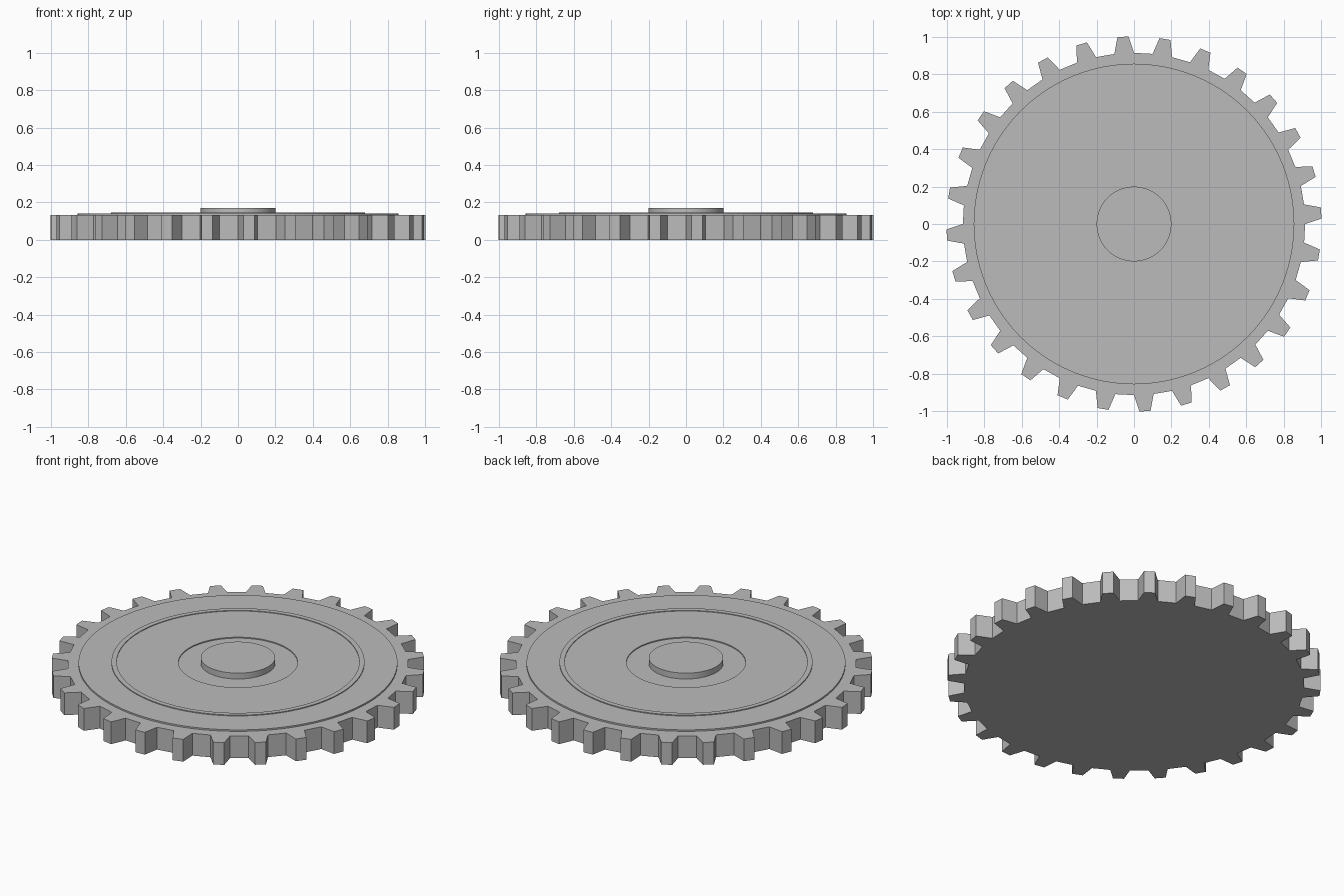
import bpy, bmesh
from math import cos, sin, radians, tau

if "Cube" in bpy.data.objects:
    bpy.data.objects.remove(bpy.data.objects["Cube"])

TEETH = 28
ROOT, TIP = 0.915, 1.003
BODY_TOP = 0.132

grey = bpy.data.materials.new("plain grey")
grey.diffuse_color = (0.5, 0.5, 0.5, 1)
grey.use_nodes = True
grey.node_tree.nodes["Principled BSDF"].inputs["Base Color"].default_value = grey.diffuse_color


def finish(name, bm):
    bmesh.ops.recalc_face_normals(bm, faces=bm.faces)
    mesh = bpy.data.meshes.new(name)
    bm.to_mesh(mesh)
    bm.free()
    mesh.materials.append(grey)
    obj = bpy.data.objects.new(name, mesh)
    bpy.context.collection.objects.link(obj)
    return obj


# Toothed body: one tooth profile repeated round, extruded up
bm = bmesh.new()
outline = []
for i in range(TEETH):
    for deg, r in ((0, ROOT), (1.65, TIP), (5.05, TIP), (6.6, ROOT)):
        a = radians(deg) + tau * i / TEETH
        outline.append(bm.verts.new((r * cos(a), r * sin(a), 0)))
base = bm.faces.new(outline)
top = bmesh.ops.extrude_face_region(bm, geom=[base], use_keep_orig=True)["geom"]
for v in top:
    if isinstance(v, bmesh.types.BMVert):
        v.co.z = BODY_TOP
finish("toothed_body", bm)


# Stepped face plate and hub: a (radius, height) profile spun round z
def lathe(name, profile, sides=96):
    bm = bmesh.new()
    rings = [[bm.verts.new((r * cos(tau * k / sides), r * sin(tau * k / sides), z))
              for k in range(sides)] for r, z in profile]
    for lo, hi in zip(rings, rings[1:]):
        for k in range(sides):
            n = (k + 1) % sides
            bm.faces.new((lo[k], lo[n], hi[n], hi[k]))
    bm.faces.new(rings[-1])
    obj = finish(name, bm)
    bpy.context.view_layer.objects.active = obj
    obj.select_set(True)
    bpy.ops.object.shade_smooth_by_angle(angle=radians(30))
    obj.select_set(False)


lathe("face_plate", [(0.857, BODY_TOP), (0.857, 0.141), (0.68, 0.141), (0.68, 0.146),
                     (0.652, 0.146), (0.652, 0.142), (0.32, 0.142), (0.32, 0.136),
                     (0.15, 0.136)])
lathe("hub", [(0.2, BODY_TOP), (0.2, 0.171)])
